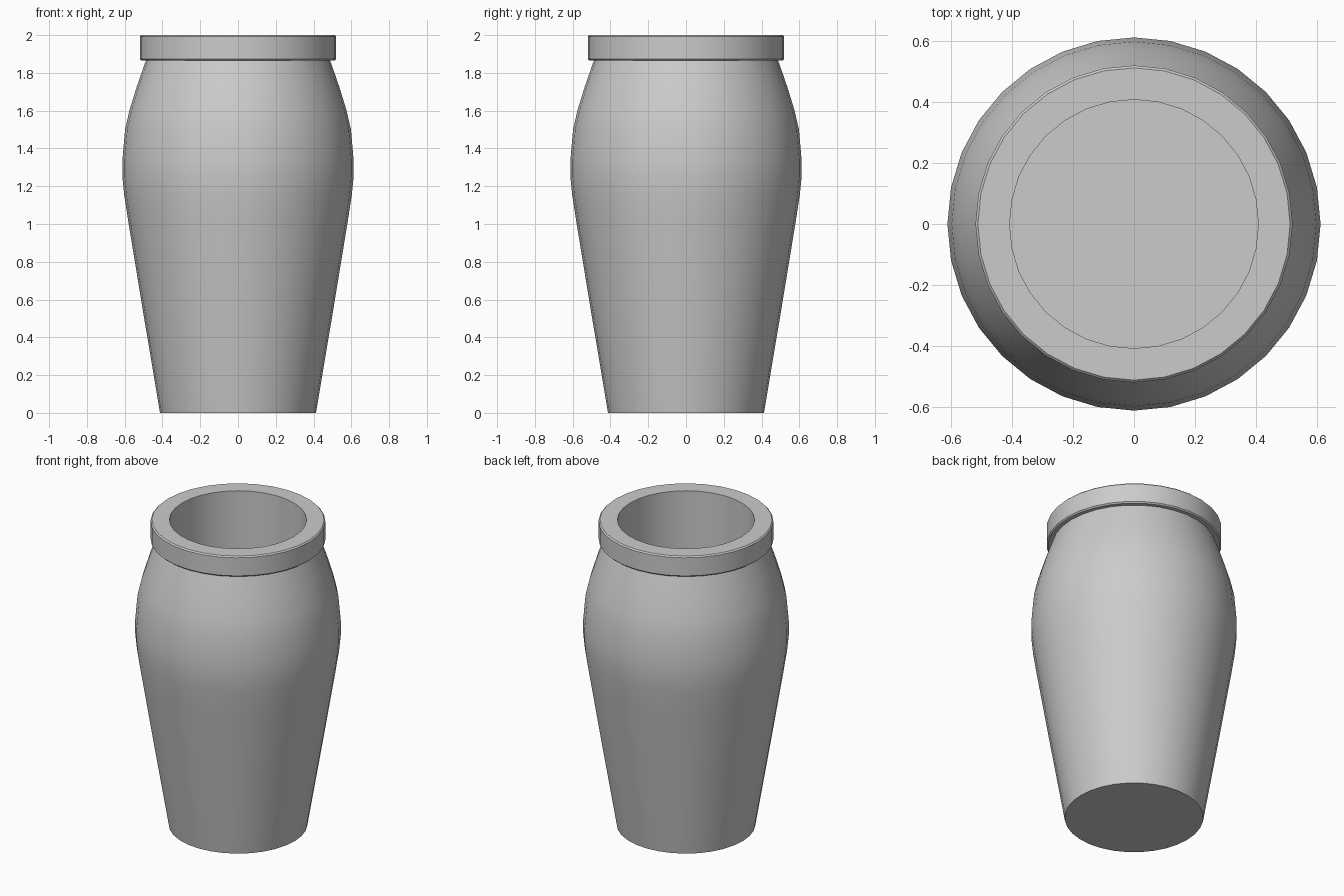
import bpy, bmesh, math

if "Cube" in bpy.data.objects:
    bpy.data.objects.remove(bpy.data.objects["Cube"])

SIDES = 32


def lathe(name, profile):
    """Revolve an (r, z) profile about z; points with r = 0 become poles."""
    bm = bmesh.new()
    rings = []
    for r, z in profile:
        if r == 0:
            rings.append([bm.verts.new((0, 0, z))] * SIDES)
        else:
            rings.append([bm.verts.new((r * math.cos(2 * math.pi * i / SIDES),
                                        r * math.sin(2 * math.pi * i / SIDES), z))
                          for i in range(SIDES)])
    for a, b in zip(rings, rings[1:]):
        for i in range(SIDES):
            j = (i + 1) % SIDES
            bm.faces.new(dict.fromkeys((a[i], a[j], b[j], b[i])))
    bmesh.ops.recalc_face_normals(bm, faces=bm.faces)
    mesh = bpy.data.meshes.new(name)
    bm.to_mesh(mesh)
    bm.free()
    obj = bpy.data.objects.new(name, mesh)
    bpy.context.collection.objects.link(obj)
    bpy.ops.object.select_all(action='DESELECT')
    obj.select_set(True)
    bpy.context.view_layer.objects.active = obj
    bpy.ops.object.shade_smooth_by_angle(angle=math.radians(30))
    return obj


# Tapering foot and rounded shoulder
body = [(0, 0), (0.413, 0), (0.505, 0.55), (0.582, 1.02), (0.602, 1.15),
        (0.612, 1.25), (0.612, 1.34), (0.598, 1.5), (0.575, 1.6),
        (0.535, 1.73), (0.488, 1.865)]
# Bevelled collar around the mouth
collar = [(0.512, 1.865), (0.52, 1.873), (0.52, 1.992), (0.512, 2.0), (0.408, 2.0)]
# Straight cavity with a flat floor
cavity = [(0.408, 0.06), (0, 0.06)]

lathe("vase", body + collar + cavity)
